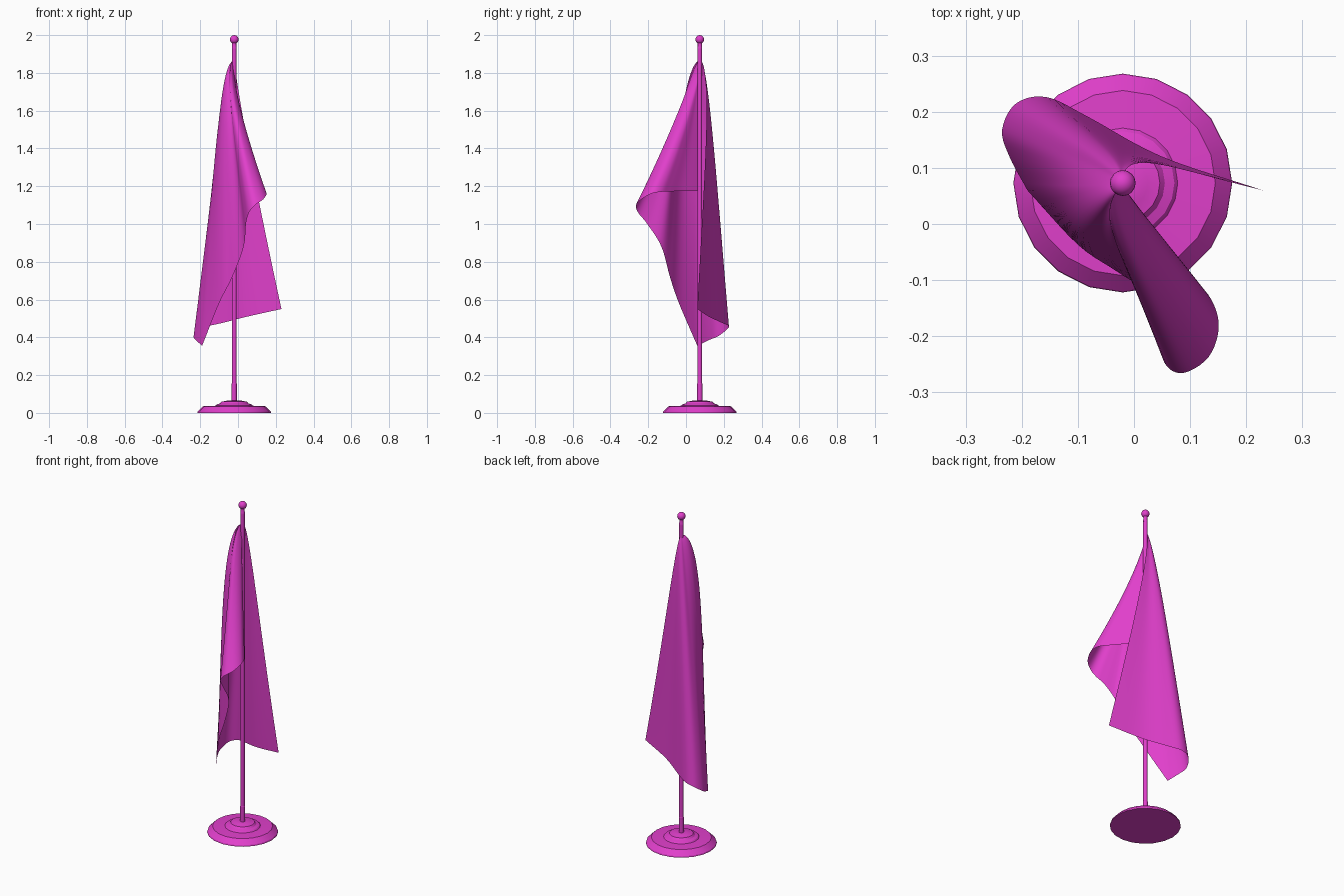
import bpy, bmesh, math
from mathutils import Vector

if "Cube" in bpy.data.objects:
    bpy.data.objects.remove(bpy.data.objects["Cube"])

CX, CY = -0.02, 0.073      # pole axis

magenta = bpy.data.materials.new("magenta")
magenta.diffuse_color = (0.75, 0.05, 0.60, 1)
magenta.use_nodes = True
magenta.node_tree.nodes["Principled BSDF"].inputs["Base Color"].default_value = magenta.diffuse_color


def finish(bm, name, angle=25):
    bmesh.ops.remove_doubles(bm, verts=bm.verts, dist=1e-5)
    mesh = bpy.data.meshes.new(name)
    bm.to_mesh(mesh)
    bm.free()
    obj = bpy.data.objects.new(name, mesh)
    bpy.context.collection.objects.link(obj)
    mesh.materials.append(magenta)
    bpy.ops.object.select_all(action='DESELECT')
    obj.select_set(True)
    bpy.context.view_layer.objects.active = obj
    bpy.ops.object.shade_smooth_by_angle(angle=math.radians(angle))
    return obj


def lathe(name, profile, sides):
    """Revolve (radius, height) points around the pole axis."""
    bm = bmesh.new()
    rings = []
    for r, z in profile:
        rings.append([bm.verts.new((CX + r * math.cos(a), CY + r * math.sin(a), z))
                      for a in (2 * math.pi * i / sides for i in range(sides))])
    for lo, hi in zip(rings, rings[1:]):
        for i in range(sides):
            j = (i + 1) % sides
            bm.faces.new((lo[i], lo[j], hi[j], hi[i]))
    bm.faces.new(rings[0][::-1])
    bm.faces.new(rings[-1])
    return finish(bm, name)


# Stepped round base
lathe("base", [(0.195, 0), (0.193, 0.008), (0.165, 0.035), (0.098, 0.038),
               (0.092, 0.045), (0.075, 0.05), (0.066, 0.06),
               (0.045, 0.063), (0.036, 0.066), (0.016, 0.066)], 20)

# Pole with lower sleeve and top collar
lathe("pole", [(0.0135, 0.06), (0.0135, 0.155), (0.012, 0.158), (0.012, 1.925)], 16)
lathe("collar", [(0.013, 1.925), (0.013, 1.935), (0.011, 1.94), (0.011, 1.96)], 16)

# Ball finial
bm = bmesh.new()
bmesh.ops.create_uvsphere(bm, u_segments=16, v_segments=10, radius=0.023)
bmesh.ops.translate(bm, verts=bm.verts, vec=(CX, CY, 1.977))
finish(bm, "finial", 60)

# Free edge of the cloth: hoist foot, front fold, lower corner, back fold, fly tip.
# The fourth value is how late each fold opens below the top of the pole.
EDGE = [
    (-0.02, 0.060, 1.175, 1.0), (0.04, -0.025, 1.175, 1.3),
    (0.10, -0.090, 1.172, 1.4), (0.138, -0.135, 1.17, 1.4),
    (0.151, -0.185, 1.16, 1.35), (0.133, -0.237, 1.13, 1.25),
    (0.09, -0.265, 1.10, 1.15), (0.058, -0.253, 1.06, 1.1),
    (0.042, -0.205, 1.00, 1.0), (0.030, -0.130, 0.88, 0.75),
    (-0.03, -0.085, 0.72, 0.55), (-0.10, -0.037, 0.58, 0.52),
    (-0.19, 0.060, 0.355, 0.74), (-0.222, 0.120, 0.385, 0.88),
    (-0.235, 0.168, 0.405, 0.97), (-0.210, 0.215, 0.44, 0.97),
    (-0.155, 0.226, 0.46, 1.0), (-0.08, 0.190, 0.477, 1.0),
    (0.05, 0.120, 0.51, 1.1), (0.23, 0.060, 0.55, 1.14)]
CORNER = 12                # index of the sharp lower corner
PTS = [Vector(p) for p in EDGE]


def edge_point(s):
    """Smooth curve through the edge points, broken at the corner."""
    f = s * (len(PTS) - 1)
    i = min(int(f + 1e-6), len(PTS) - 2)
    u = f - i
    p1, p2 = PTS[i], PTS[i + 1]
    p0 = 2 * p1 - p2 if i in (0, CORNER) else PTS[i - 1]
    p3 = 2 * p2 - p1 if i + 1 in (CORNER, len(PTS) - 1) else PTS[i + 2]
    return 0.5 * (2 * p1 + (p2 - p0) * u + (2 * p0 - 5 * p1 + 4 * p2 - p3) * u ** 2
                  + (3 * p1 - p0 - 3 * p2 + p3) * u ** 3)


# Draped flag: folds fan out from the top of the pole to the free edge
COLS, ROWS, TOP = 95, 44, 1.865
bm = bmesh.new()
grid = []
for c in range(COLS + 1):
    s = c / COLS
    x, y, z, power = edge_point(s)
    side = math.sin(math.pi * s)
    column = []
    for r in range(ROWS + 1):
        t = (r / ROWS) ** 1.4          # finer rows near the shoulder
        out = t ** power
        bow = math.sin(math.pi * t ** 0.45)
        column.append(bm.verts.new((
            CX + (x - CX) * out - (0.012 * side + 0.024 * side ** 4) * bow,
            CY + (y - CY) * out + (0.038 * s * s - 0.03 * side ** 4) * bow,
            TOP + (z - TOP) * t)))
    grid.append(column)
for a, b in zip(grid, grid[1:]):
    for r in range(ROWS):
        bm.faces.new((a[r], a[r + 1], b[r + 1], b[r]))
finish(bm, "flag", 60)
